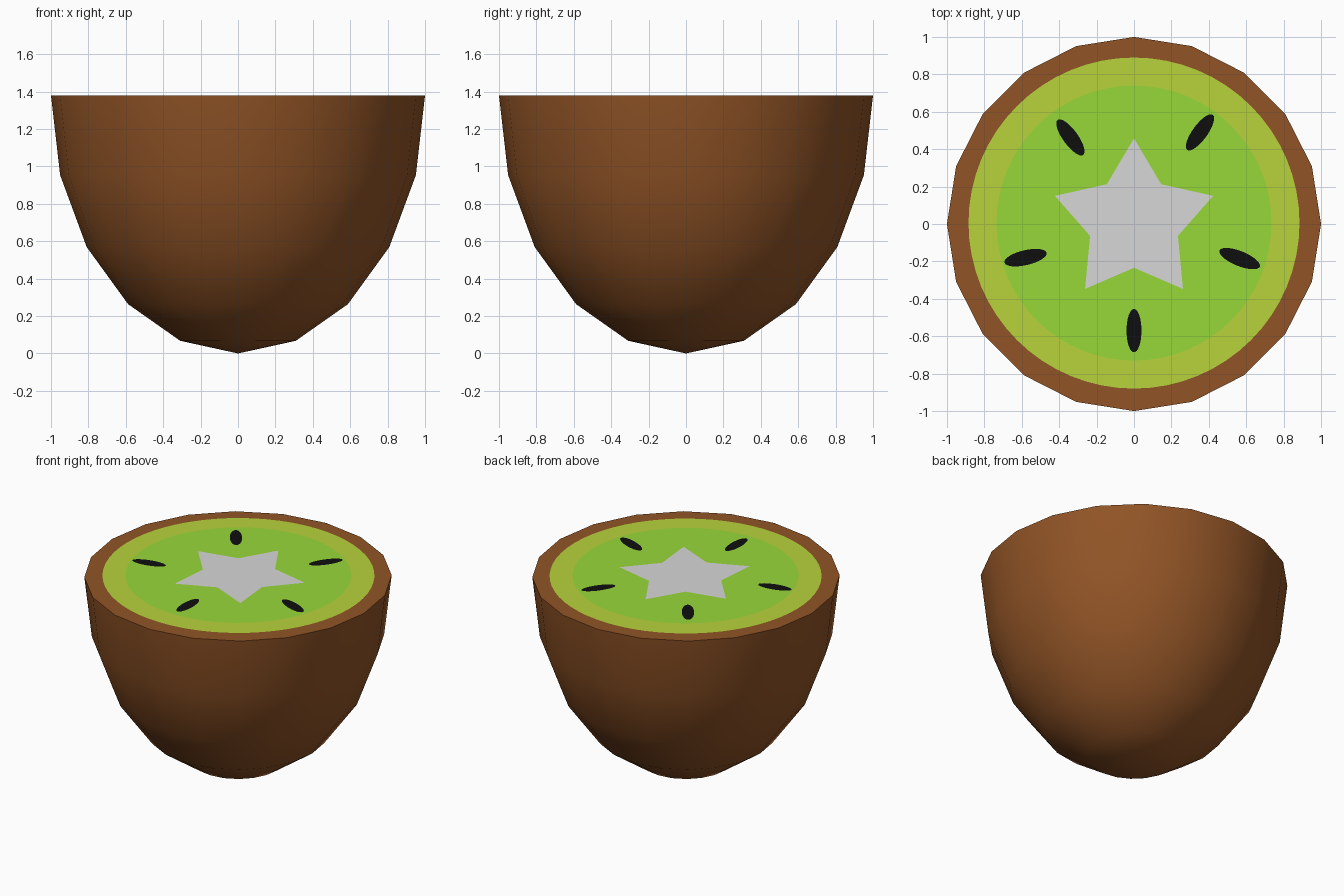
import bpy, bmesh
from math import sin, cos, pi, radians

cube = bpy.data.objects.get("Cube")
if cube:
    bpy.data.objects.remove(cube, do_unlink=True)

HEIGHT = 1.38
LAYER = 0.003  # step between stacked flesh layers


def material(name, rgb):
    """Flat material from 0-255 display values, converted to linear."""
    lin = [((c / 255 + 0.055) / 1.055) ** 2.4 for c in rgb]
    mat = bpy.data.materials.new(name)
    mat.use_nodes = True
    mat.diffuse_color = (*lin, 1)
    bsdf = mat.node_tree.nodes["Principled BSDF"]
    bsdf.inputs["Base Color"].default_value = (*lin, 1)
    bsdf.inputs["Roughness"].default_value = 0.8
    return mat


def add_object(name, bm, mat):
    mesh = bpy.data.meshes.new(name)
    bm.to_mesh(mesh)
    bm.free()
    mesh.materials.append(mat)
    obj = bpy.data.objects.new(name, mesh)
    bpy.context.collection.objects.link(obj)
    return obj


def plate(name, outline, level, mat):
    """Flat upward-facing sheet lying on the cut surface."""
    bm = bmesh.new()
    z = HEIGHT + level * LAYER
    bm.faces.new([bm.verts.new((x, y, z)) for x, y in outline])
    bm.normal_update()
    return add_object(name, bm, mat)


def ellipse(cx, cy, a, b, angle=0, n=64):
    t = radians(angle)
    points = []
    for i in range(n):
        u, v = a * cos(2 * pi * i / n), b * sin(2 * pi * i / n)
        points.append((cx + u * cos(t) - v * sin(t), cy + u * sin(t) + v * cos(t)))
    return points


skin = material("brown_skin", (145, 84, 38))
lime = material("lime_outer_flesh", (183, 212, 60))
green = material("green_inner_flesh", (151, 217, 56))
pale = material("pale_core", (215, 215, 215))
black = material("black_seed", (15, 15, 15))

# Skin: lower half of a faceted sphere, stretched in height and capped flat
bm = bmesh.new()
bmesh.ops.create_uvsphere(bm, u_segments=20, v_segments=10, radius=1)
bmesh.ops.delete(bm, geom=[v for v in bm.verts if v.co.z > 0.01], context="VERTS")
for v in bm.verts:
    v.co.z = (v.co.z + 1) * HEIGHT
for f in bm.faces:
    f.smooth = True
rim = [e for e in bm.edges if e.is_boundary]
cap = bmesh.ops.holes_fill(bm, edges=rim, sides=0)["faces"]
for f in cap:
    f.smooth = False
for e in rim:
    e.smooth = False
bmesh.ops.recalc_face_normals(bm, faces=bm.faces)
add_object("skin", bm, skin)

# Flesh: two concentric discs
plate("outer_flesh", ellipse(0, 0.005, 0.885, 0.885), 1, lime)
plate("inner_flesh", ellipse(0, 0.005, 0.735, 0.735), 2, green)

# Core: five-pointed star
star = []
for i in range(10):
    r = 0.247 if i % 2 else 0.445
    a = pi / 2 + i * pi / 5
    star.append((r * cos(a), 0.013 + r * sin(a)))
plate("star_core", star, 3, pale)

# Seeds: one between each pair of star points (x, y, turn)
seeds = [(-0.34, 0.463, -54), (0.353, 0.49, 54), (0.565, -0.185, -22),
         (-0.58, -0.18, 13), (0, -0.57, 90)]
for i, (x, y, turn) in enumerate(seeds):
    plate(f"seed_{i + 1}", ellipse(x, y, 0.116, 0.04, turn, 32), 3, black)
